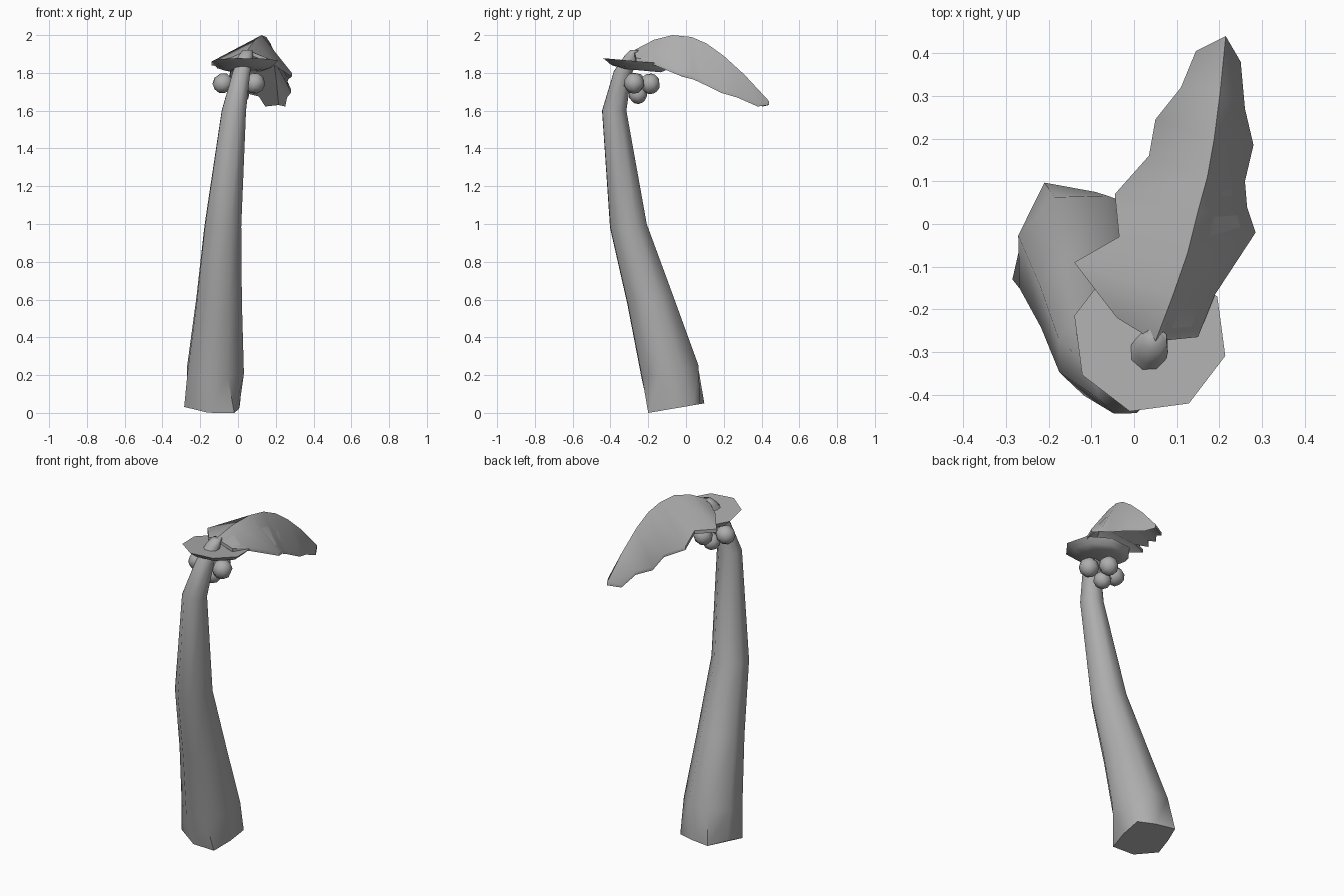
import bpy, math

if "Cube" in bpy.data.objects:
    bpy.data.objects.remove(bpy.data.objects["Cube"])

grey = bpy.data.materials.new("dark_grey")
grey.diffuse_color = (0.42, 0.42, 0.42, 1)
grey.use_nodes = True
grey.node_tree.nodes["Principled BSDF"].inputs["Base Color"].default_value = grey.diffuse_color


def make_object(name, verts, faces, angle=40):
    mesh = bpy.data.meshes.new(name)
    mesh.from_pydata(verts, [], faces)
    mesh.materials.append(grey)
    obj = bpy.data.objects.new(name, mesh)
    bpy.context.collection.objects.link(obj)
    bpy.ops.object.select_all(action='DESELECT')
    obj.select_set(True)
    bpy.context.view_layer.objects.active = obj
    bpy.ops.object.shade_smooth_by_angle(angle=math.radians(angle))
    return obj


def ring(cx, cy, cz, r, n=8, slope=0.0, turn=0.0):
    pts = []
    for i in range(n):
        a = turn + 2 * math.pi * i / n
        x, y = r * math.cos(a), r * math.sin(a)
        pts.append((cx + x, cy + y, cz + slope * y))
    return pts


def loft(name, rings, angle=40):
    n = len(rings[0])
    verts = [p for rg in rings for p in rg]
    faces = [(k * n + i, k * n + (i + 1) % n, (k + 1) * n + (i + 1) % n, (k + 1) * n + i)
             for k in range(len(rings) - 1) for i in range(n)]
    faces.append(tuple(reversed(range(n))))
    faces.append(tuple(range(len(verts) - n, len(verts))))
    return make_object(name, verts, faces, angle)


# Leaning trunk: squarish slanted foot, round tapering rings above
foot_xy = [(0.01, 0.04), (-0.09, 0.075), (-0.21, 0.097), (-0.26, -0.02),
           (-0.285, -0.13), (-0.16, -0.195), (-0.02, -0.20), (0.005, -0.08)]
foot = [(x, y, max(0, 0.17 * (y + 0.2)) + (0.02 if x < -0.25 else 0)) for x, y in foot_xy]
sections = [(-0.12, -0.085, 0.22, 0.162, 0.2), (-0.10, -0.19, 0.60, 0.129, 0.2),
            (-0.08, -0.305, 0.99, 0.104, 0.1), (-0.022, -0.38, 1.6, 0.069, 0),
            (0.018, -0.335, 1.8, 0.05, -0.2), (0.04, -0.287, 1.89, 0.042, 0),
            (0.05, -0.27, 1.92, 0.028, 0)]
loft("trunk", [foot] + [ring(*s[:4], slope=s[4], turn=0.42) for s in sections], 60)

# Shallow crown bowl under the leaf
crown = [(0.035, -0.23, 1.812, 0.10), (0.035, -0.25, 1.828, 0.15),
         (0.037, -0.262, 1.862, 0.183)]
loft("crown_bowl", [ring(*c, slope=-0.09, turn=-0.26) for c in crown], 40)

# Cluster of nuts
nuts = [(0.088, -0.275, 1.745, 0.056), (0.02, -0.19, 1.742, 0.055),
        (0.01, -0.255, 1.685, 0.05), (-0.08, -0.26, 1.745, 0.055)]
for i, (x, y, z, r) in enumerate(nuts):
    bpy.ops.mesh.primitive_uv_sphere_add(segments=8, ring_count=5, radius=r,
                                         location=(x, y, z), rotation=(0.3 * i, 0.4, 0.5 * i))
    nut = bpy.context.object
    nut.name = f"nut_{i + 1}"
    nut.data.materials.append(grey)
    bpy.ops.object.shade_smooth()

# Drooping leaf: roof-shaped rows of left edge, ridge, right edge
left = [(-0.04, -0.22, 1.88), (-0.14, -0.09, 1.86), (-0.035, -0.03, 1.845),
        (-0.045, 0.07, 1.79), (0.035, 0.16, 1.76), (0.05, 0.245, 1.71),
        (0.11, 0.32, 1.695), (0.145, 0.405, 1.642)]
ridge = [(0.05, -0.275, 1.92), (0.09, -0.17, 1.975), (0.125, -0.07, 2.0),
         (0.15, 0.03, 1.99), (0.172, 0.11, 1.955), (0.188, 0.20, 1.89),
         (0.202, 0.31, 1.79), (0.215, 0.44, 1.65)]
right = [(0.15, -0.265, 1.88), (0.19, -0.165, 1.86), (0.285, -0.02, 1.80),
         (0.265, 0.04, 1.785), (0.26, 0.10, 1.757), (0.28, 0.185, 1.715),
         (0.26, 0.27, 1.69), (0.25, 0.38, 1.642)]
top = [p for row in zip(left, ridge, right) for p in row]
n = len(top)
verts = top + [(x, y, z - 0.02) for x, y, z in top]      # closed thin shell
faces = [(3 * k + j, 3 * k + j + 1, 3 * k + j + 4, 3 * k + j + 3)
         for k in range(7) for j in range(2)]
faces += [tuple(i + n for i in reversed(f)) for f in faces]
rim = [0, 1] + list(range(2, n, 3)) + [n - 2] + list(range(n - 3, 0, -3))
faces += [(b, a, a + n, b + n) for a, b in zip(rim, rim[1:] + rim[:1])]
make_object("leaf", verts, faces, 45)
